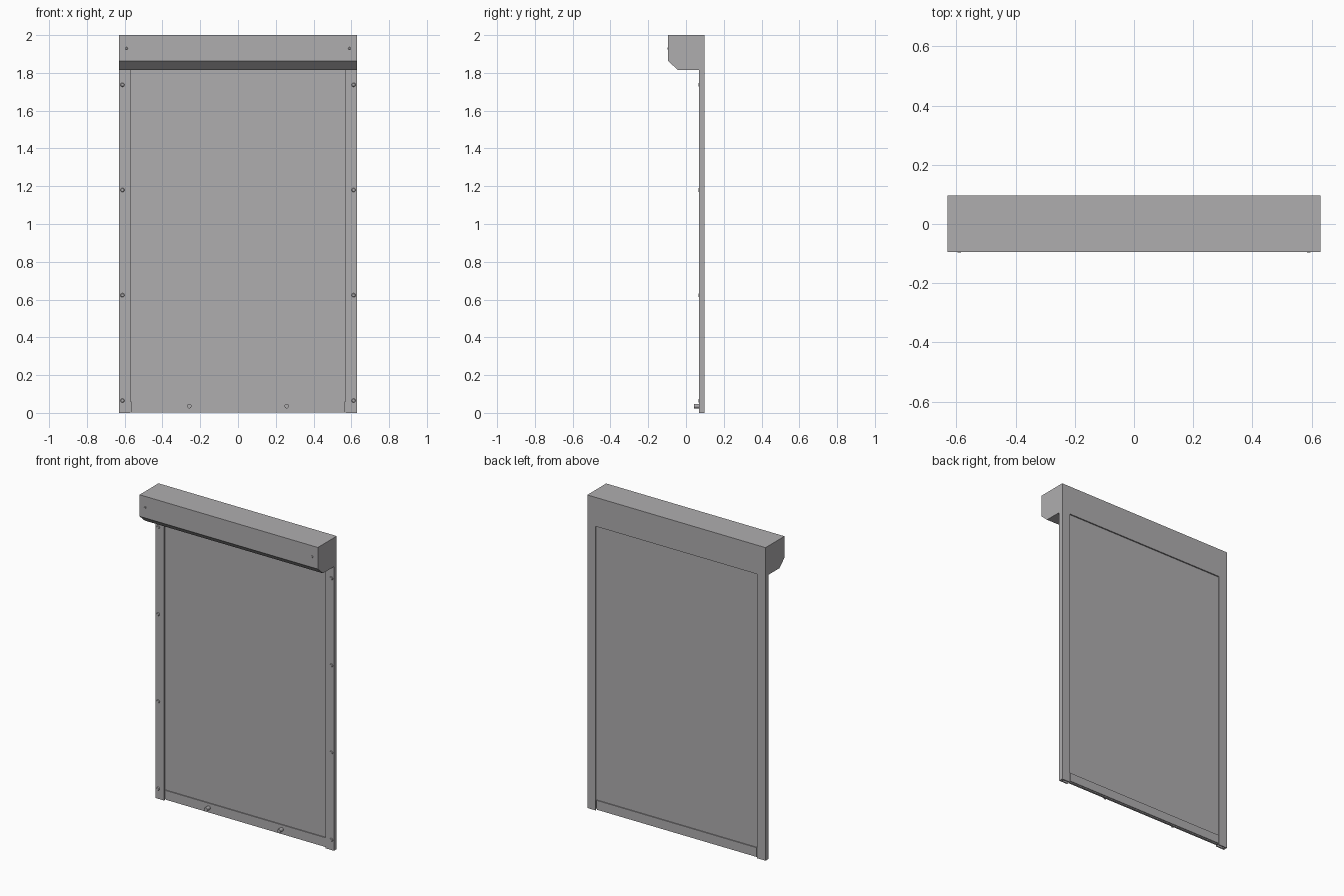
import bpy, bmesh, math
from mathutils import Matrix

if "Cube" in bpy.data.objects:
    bpy.data.objects.remove(bpy.data.objects["Cube"])

grey = bpy.data.materials.new("light_grey_metal")
grey.diffuse_color = (0.43, 0.42, 0.43, 1)
grey.use_nodes = True
grey.node_tree.nodes["Principled BSDF"].inputs["Base Color"].default_value = grey.diffuse_color


def finish(bm, name):
    bmesh.ops.recalc_face_normals(bm, faces=bm.faces)
    mesh = bpy.data.meshes.new(name)
    bm.to_mesh(mesh)
    bm.free()
    mesh.materials.append(grey)
    ob = bpy.data.objects.new(name, mesh)
    bpy.context.collection.objects.link(ob)
    return ob


def prism(name, points, offset):
    """Closed profile pushed along an offset vector."""
    bm = bmesh.new()
    face = bm.faces.new([bm.verts.new(p) for p in points])
    ext = bmesh.ops.extrude_face_region(bm, geom=[face], use_keep_orig=True)
    verts = [g for g in ext["geom"] if isinstance(g, bmesh.types.BMVert)]
    bmesh.ops.translate(bm, verts=verts, vec=offset)
    return finish(bm, name)


def box(name, x, y0, y1, z0, z1):
    return prism(name, [(-x, y0, z0), (-x, y1, z0), (-x, y1, z1), (-x, y0, z1)], (2 * x, 0, 0))


def stud(name, x, z, radius, y0, y1, taper=1.0):
    """Round head pointing to the front, from y1 out to y0."""
    bm = bmesh.new()
    bmesh.ops.create_cone(bm, cap_ends=True, segments=16, radius1=radius,
                          radius2=radius * taper, depth=y1 - y0,
                          matrix=Matrix.Translation((x, (y0 + y1) / 2, z))
                          @ Matrix.Rotation(math.pi / 2, 4, 'X'))
    return finish(bm, name)


BACK = 0.097
FRONT = 0.069

# Roller housing with chamfered lower front edge
profile = [(-0.094, 2.0), (BACK, 2.0), (BACK, 1.815), (-0.042, 1.815), (-0.094, 1.862)]
prism("roller_housing", [(-0.63, y, z) for y, z in profile], (1.26, 0, 0))

# Curtain panel and bottom bar with its seal
box("curtain", 0.60, 0.079, 0.089, 0.06, 1.82)
box("bottom_bar", 0.566, 0.073, 0.095, 0.01, 0.065)
box("bottom_seal", 0.566, 0.078, 0.090, 0.003, 0.012)

channel = [(0.63, FRONT), (0.63, BACK), (0.57, BACK), (0.57, 0.092),
           (0.615, 0.092), (0.615, 0.076), (0.57, 0.076), (0.57, FRONT)]
for side, label in ((-1, "left"), (1, "right")):
    # Side guide channel, open towards the curtain
    prism(label + "_guide", [(side * x, y, 0) for x, y in channel], (0, 0, 1.815))
    # Screws on guide and housing
    for i, z in enumerate((0.065, 0.623, 1.18, 1.737)):
        stud(f"{label}_guide_screw_{i + 1}", side * 0.612, z, 0.013, 0.065, 0.072, 0.6)
    stud(label + "_housing_screw", side * 0.59, 1.93, 0.008, -0.097, -0.092, 0.6)
    # Stop on the bottom bar
    stud(label + "_stop", side * 0.258, 0.036, 0.012, 0.042, 0.075)
